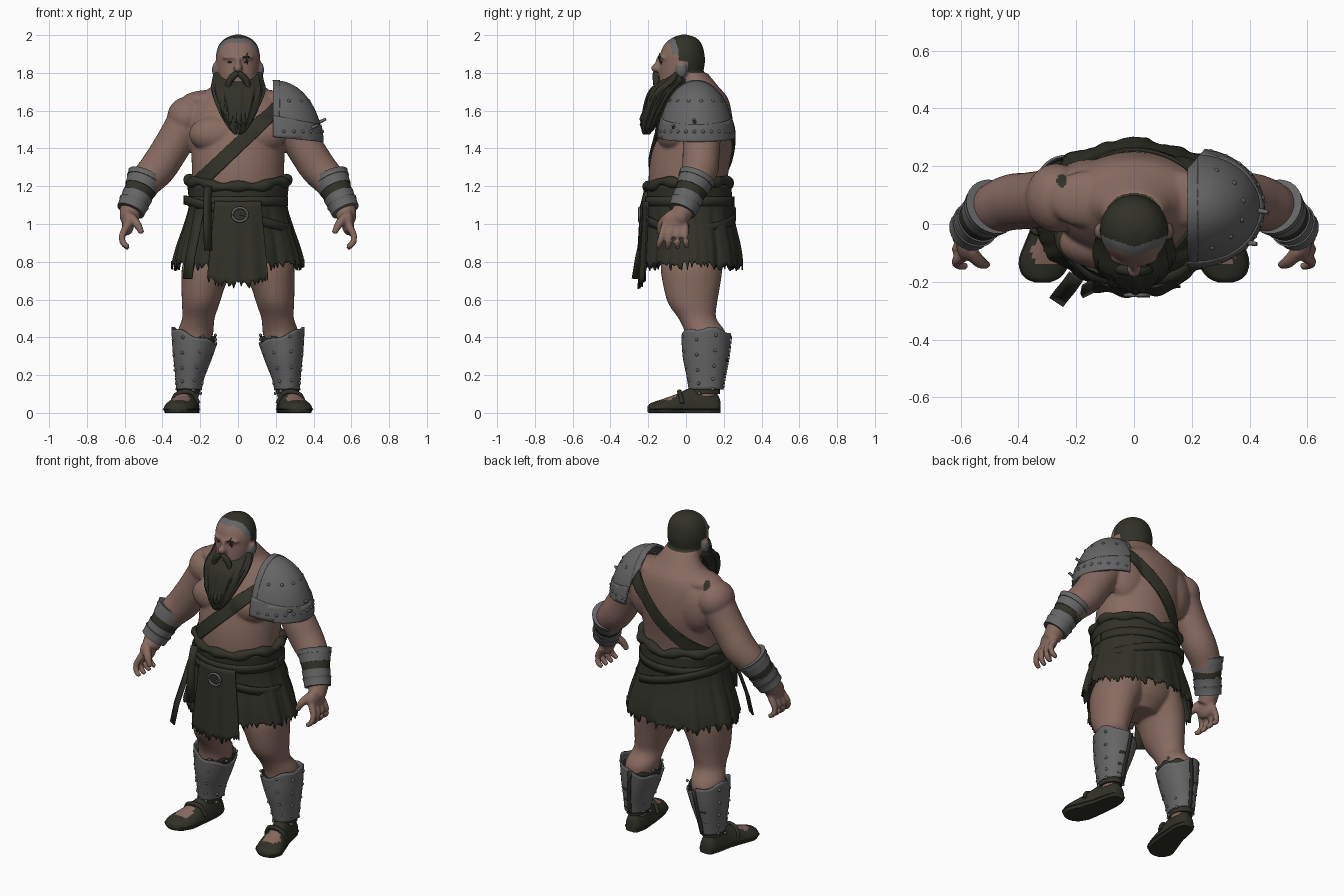
import bpy, bmesh, math, random
from mathutils import Vector, Matrix

if "Cube" in bpy.data.objects:
    bpy.data.objects.remove(bpy.data.objects["Cube"])
random.seed(4)
rnd, sin, cos, pi = random.uniform, math.sin, math.cos, math.pi

def material(name, c):
    m = bpy.data.materials.new(name)
    m.diffuse_color = (*c, 1)
    m.use_nodes = True
    m.node_tree.nodes["Principled BSDF"].inputs["Base Color"].default_value = m.diffuse_color
    return m
SKIN = material("skin", (0.245, 0.146, 0.118))
DARK = material("dark_leather_and_hair", (0.031, 0.031, 0.022))
METAL = material("grey_metal", (0.13, 0.13, 0.13))

# ---------- helpers ----------
def make(name, bm, mats, solid=0, angle=50, normals=True):
    if normals:
        bmesh.ops.recalc_face_normals(bm, faces=bm.faces[:])
    me = bpy.data.meshes.new(name)
    bm.to_mesh(me)
    bm.free()
    for m in mats:
        me.materials.append(m)
    me.shade_smooth()
    me.set_sharp_from_angle(angle=math.radians(angle))
    ob = bpy.data.objects.new(name, me)
    bpy.context.collection.objects.link(ob)
    if solid:
        md = ob.modifiers.new("thickness", 'SOLIDIFY')
        md.thickness, md.offset = solid, 1
    return ob

def resample(p, n):
    out, m = [], len(p) - 1
    for k in range(n + 1):
        t = k / n * m
        i = min(int(t), m - 1)
        f = t - i
        q = zip(p[max(i - 1, 0)], p[i], p[i + 1], p[min(i + 2, m)])
        out.append([.5 * (2*b + (c-a)*f + (2*a-5*b+4*c-d)*f*f + (3*b-a-3*c+d)*f**3) for a, b, c, d in q])
    return out

def bridge(bm, loops, caps=True):
    loops = [[bm.verts.new(v) for v in l] for l in loops]
    for a, b in zip(loops, loops[1:]):
        for j in range(len(a)):
            k = (j + 1) % len(a)
            bm.faces.new((a[j], a[k], b[k], b[j]))
    if caps:
        bm.faces.new(loops[0][::-1])
        bm.faces.new(loops[-1])

def loft(bm, rings, n=16, seg=32, caps=True, s=1, wob=lambda t, a: (1, 0)):
    """Upright loft; each ring is (z, cx, cy, rx, ry)."""
    loops = []
    for i, (z, cx, cy, rx, ry) in enumerate(resample(rings, n)):
        l = []
        for j in range(seg):
            a = 2 * pi * j / seg
            k, dz = wob(i / n, a)
            l.append((s*cx + rx*k*cos(a), cy + ry*k*sin(a), z + dz))
        loops.append(l)
    bridge(bm, loops, caps)

def tube(bm, pts, n=10, seg=16, caps=True, s=1):
    """Round tube; each point is (x, y, z, radius)."""
    p = resample(pts, n)
    c = [Vector((s*q[0], q[1], q[2])) for q in p]
    loops = []
    for i in range(len(c)):
        d = c[min(i + 1, n)] - c[max(i - 1, 0)]
        r = d.to_track_quat('Z', 'Y')
        loops.append([c[i] + r @ Vector((cos(2*pi*j/seg), sin(2*pi*j/seg), 0)) * p[i][3] for j in range(seg)])
    bridge(bm, loops, caps)

def blob(bm, c, r, sub=3):
    bmesh.ops.create_icosphere(bm, subdivisions=sub, radius=1,
                               matrix=Matrix.Translation(c) @ Matrix.Diagonal((*r, 1)))

def ribbon(bm, pts, w):
    w = Vector(w)
    v = [(bm.verts.new(Vector(p) - w), bm.verts.new(Vector(p) + w)) for p in pts]
    for a, b in zip(v, v[1:]):
        bm.faces.new((a[0], b[0], b[1], a[1]))

def cut(bm, co, no):
    """Remove everything on the side the normal points to."""
    bmesh.ops.bisect_plane(bm, geom=bm.verts[:] + bm.edges[:] + bm.faces[:], plane_co=co, plane_no=no, clear_outer=True)

# ---------- body ----------
bm = bmesh.new()
loft(bm, [(.7, 0, .04, .1, .1), (.78, 0, .04, .2, .16), (.87, 0, .03, .235, .182), (1, 0, .02, .235, .19), (1.12, 0, .015, .238, .2),
          (1.22, 0, .01, .243, .208), (1.32, 0, .02, .245, .212), (1.42, 0, .04, .25, .21), (1.52, 0, .055, .265, .195),
          (1.60, 0, .07, .265, .17), (1.67, 0, .08, .215, .14), (1.73, 0, .07, .14, .1), (1.8, 0, .035, .1, .078)], 30, 48)
loft(bm, [(1.68, 0, -.045, .06, .07), (1.72, 0, -.045, .088, .095), (1.78, 0, -.03, .106, .114), (1.85, 0, -.02, .116, .12),
          (1.90, 0, -.02, .116, .118), (1.95, 0, -.015, .1, .1), (1.985, 0, -.01, .065, .065), (2.003, 0, -.01, .015, .015)], 24, 32)
blob(bm, (0, -.155, 1.825), (.024, .032, .024))           # nose
blob(bm, (0, -.142, 1.85), (.014, .022, .04))
blob(bm, (0, -.115, 1.882), (.085, .034, .016))           # brow
for s in (-1, 1):
    blob(bm, (s*.12, -.025, 1.815), (.018, .03, .042))    # ear
    blob(bm, (s*.11, -.065, 1.475), (.15, .09, .1))       # chest
    blob(bm, (s*.15, .125, 1.51), (.14, .1, .17))         # shoulder blade
    blob(bm, (s*.15, .085, 1.655), (.15, .1, .055))       # neck muscle
    blob(bm, (s*.268, .09, 1.565), (.108, .12, .11))      # shoulder
    tube(bm, [(.25, .09, 1.57, .11), (.32, .085, 1.46, .1), (.372, .08, 1.375, .098), (.425, .075, 1.295, .097),
              (.49, .05, 1.22, .086), (.56, 0, 1.1, .062), (.576, -.045, 1.02, .05)], 18, 24, s=s)
    blob(bm, (s*.582, -.058, 1.01), (.034, .07, .07))
    for k in range(4):                                    # spread fingers
        y, v = -.112 + .036*k, (k - 1.3)
        tube(bm, [(.588, y, .99, .02), (.615, y - .01 + .006*v, .935, .0185), (.605, y - .014 + .012*v, .895, .017),
                  (.578, y - .016 + .015*v, .868 + .007*abs(v), .013)], 8, 12, s=s)
    tube(bm, [(.57, -.09, 1.04, .026), (.535, -.13, 1.0, .023), (.508, -.142, .95, .015)], 8, 12, s=s)
    loft(bm, [(.9, .125, .04, .12, .16), (.78, .153, .03, .142, .165), (.68, .182, .03, .118, .152), (.58, .197, .035, .1, .13),
              (.5, .21, .06, .086, .1), (.43, .225, .1, .095, .108), (.35, .235, .105, .088, .105),
              (.2, .25, .105, .06, .072), (.08, .26, .1, .052, .06)], 24, 28, s=s)
raw = make("body_raw", bm, [])
md = raw.modifiers.new("fuse", 'REMESH')
md.mode, md.voxel_size = 'VOXEL', .0072
md = raw.modifiers.new("soften", 'SMOOTH')
md.factor, md.iterations = .5, 8
me = bpy.data.meshes.new_from_object(raw.evaluated_get(bpy.context.evaluated_depsgraph_get()))
bpy.data.objects.remove(raw)
bm = bmesh.new()
bm.from_mesh(me)
strap = bm.copy()
for f in bm.faces:                                        # cropped hair, temples, back mark
    x, y, z = f.calc_center_median()
    x0, edge = abs(x), -.08 + .35*abs(x)
    f.material_index = 0
    if z > 1.74 and x0 < .16:
        if x0 > .112 and z < 1.86 and abs(y + .025) < .038:
            f.material_index = 2 if z < 1.84 else 0
        elif z > (1.8 if y > .01 else 1.85) and y > edge:
            f.material_index = 1
        elif z > 1.9 and y > edge - .03:
            f.material_index = 2
    if z > 1.5 and (x + .25)**2 + ((y - .15) * .8)**2 < .018**2:
        f.material_index = 1
make("body", bm, [SKIN, DARK, METAL], angle=180)

# ---------- chest strap, sliced from the body surface ----------
mid, no = Vector((-.015, 0, 1.4)), Vector((-.69, 0, .72)).normalized()
for co, n in ((mid + no*.036, no), (mid - no*.036, -no), ((-.27, 0, 0), (-1, 0, 0)), ((.3, 0, 0), (1, 0, 0)), ((0, 0, 1.15), (0, 0, -1))):
    cut(strap, co, n)
make("chest_strap", strap, [DARK], .012, normals=False)

# ---------- beard and face details ----------
bm = bmesh.new()
loft(bm, [(1.475, 0, -.21, .02, .018), (1.51, 0, -.2, .052, .036), (1.58, 0, -.175, .092, .056), (1.66, 0, -.14, .126, .073),
          (1.715, 0, -.105, .14, .083), (1.755, 0, -.06, .134, .08), (1.8, 0, -.04, .126, .04), (1.84, 0, -.035, .115, .015)], 24, 72,
     wob=lambda t, a: (1 + (1 - t*.7) * (.05*sin(13*a + 5*t) + .04*sin(23*a - 4*t)), 0))
for k in range(16):                                       # hanging locks
    x = -.08 + .16*k/15
    z = 1.47 + 1.2*abs(x) + rnd(-.02, .02)
    y = -.205 + .4*abs(x) + rnd(-.02, .015)
    tube(bm, [(x, y + .02, z + .13, .012), (x*.98, y - .012, z + .06, .016), (x*.9 + rnd(-.01, .01), y - .01, z, .003)], 6, 8)
for s in (-1, 1):                                         # moustache
    tube(bm, [(0, -.162, 1.8, .013), (.025, -.16, 1.782, .018), (.048, -.158, 1.75, .017), (.06, -.165, 1.69, .006)], 8, 10, s=s)
make("beard", bm, [DARK])
bm = bmesh.new()
for s in (-1, 1):
    blob(bm, (s*.042, -.129, 1.857), (.015, .008, .006), 2)
tube(bm, [(.025, -.146, 1.88, .004), (.045, -.143, 1.886, .005), (.07, -.125, 1.88, .003)], 6, 8)
tube(bm, [(.05, -.139, 1.905, .002), (.045, -.143, 1.88, .003), (.052, -.131, 1.845, .002)], 6, 8)
make("eyes_and_scar", bm, [DARK])

# ---------- skirt with ragged hem ----------
def folds(t, a):
    k = 1 + t * (.025*sin(9*a) + .015*sin(17*a + 1) + .008*sin(31*a))
    return k, (rnd(-.03, .025) if t > .99 else rnd(-.006, .006) if t > .9 else 0)
bm = bmesh.new()
loft(bm, [(1.21, 0, .015, .262, .215), (1.1, 0, .02, .252, .22), (1, 0, .025, .276, .226),
          (.88, 0, .03, .315, .247), (.78, 0, .032, .34, .256)], 16, 200, False, wob=folds)
make("skirt", bm, [DARK], .008)
bm = bmesh.new()                                          # long front panel
nu, nv, g = 40, 14, []
for i in range(nv + 1):
    t = i / nv
    row = []
    for j in range(nu + 1):
        u = 2*j/nu - 1
        y = -.222 - .02*t + .026*u*u + t*.007*sin(9*u)
        z = 1.12 - .44*t + (rnd(-.025, .02) if i == nv else 0) + .04*t*abs(u)**3
        row.append(bm.verts.new((u*(.12 + .04*t), y, z)))
    g.append(row)
for a, b in zip(g, g[1:]):
    for j in range(nu):
        bm.faces.new((a[j], a[j+1], b[j+1], b[j]))
make("front_panel", bm, [DARK], .008)
bm = bmesh.new()                                          # rolled waist cloth
roll = []
for k in range(49):
    a = 2*pi*k/48
    roll.append((.26*cos(a), .015 + .215*sin(a), 1.19 + .035*abs(cos(a)) + .02*max(sin(a), 0) + .008*sin(7*a), .026 + .006*sin(11*a)))
tube(bm, roll, 96, 12, False)
make("waist_roll", bm, [DARK])
bm = bmesh.new()                                          # belts and hanging straps
ang = [2*pi*k/48 for k in range(49)]
ribbon(bm, [(.28*cos(a), .02 + .238*sin(a), 1.05 - .078*cos(a)) for a in ang], (0, 0, .024))
ribbon(bm, [(.258*cos(a), .02 + .228*sin(a), 1.12) for a in ang], (0, 0, .025))
ribbon(bm, [(-.16, -.2, 1.2), (-.165, -.225, 1.1), (-.165, -.232, 1.0), (-.16, -.24, .86)], (.02, .01, 0))
ribbon(bm, [(-.2, -.18, 1.08), (-.225, -.215, .95), (-.25, -.245, .83), (-.265, -.265, .71)], (.024, -.016, 0))
make("belts", bm, [DARK], .008)
bm = bmesh.new()
ring = [(.01 + .04*cos(a), -.246, 1.05 + .036*sin(a), .007) for a in ang]
tube(bm, ring, 32, 8, False)
tube(bm, [(.01, -.25, 1.05, .005), (.055, -.25, 1.045, .005)], 2, 8)
make("belt_buckle", bm, [METAL])

# ---------- shoulder plate ----------
C, R = Vector((.2, .055, 1.42)), Vector((.238, .195, .33))
def plate(name, k, planes):
    bm = bmesh.new()
    bmesh.ops.create_uvsphere(bm, u_segments=64, v_segments=40, radius=1,
                              matrix=Matrix.Translation(C) @ Matrix.Diagonal((*(R*k), 1)))
    for co, n in planes:
        cut(bm, co, n)
    make(name, bm, [METAL], .01, 35)
inner, low = ((.185, 0, 0), (-1, 0, 0)), ((.44, 0, 1.435), (-.1, 0, -1))
corner = ((.2, .2, 0), (-.75, .66, 0))
plate("shoulder_plate", 1, [inner, low, corner])
plate("shoulder_plate_lower_rim", 1.025, [inner, low, corner, ((.4, 0, 1.53), (.2, 0, 1))])
plate("shoulder_plate_inner_rim", 1.01, [inner, low, corner, ((.22, 0, 0), (1, 0, 0))])
bm = bmesh.new()
for k in range(13):                                       # rivets and spikes
    a = -1.4 + 2.7*k/12
    for e in (.2, .75) if k % 2 else (.2,):
        d = Vector((cos(a)*cos(e), sin(a)*cos(e), sin(e)))
        p = C + Vector((d.x*R.x, d.y*R.y, d.z*R.z)) * (1.055 if e < .5 else 1.025)
        blob(bm, p, (.01,) * 3, 2)
for y, z, x in ((.05, 1.53, .41), (-.06, 1.5, .37)):
    tube(bm, [(x, y, z, .011), (x + .055, y - .01, z + .025, .007)], 3, 8)
make("shoulder_plate_rivets", bm, [METAL])

for s, side in ((-1, "right"), (1, "left")):
    # ---------- bracers ----------
    A, B = Vector((.487, .06, 1.25, .096)), Vector((.569, -.022, 1.07, .07))
    bands = {METAL: ((0, .13, .003), (.1, .36, 0), (.56, .8, .001), (.76, 1, .004)), DARK: ((.33, .6, -.003),)}
    for mat, parts in bands.items():
        bm = bmesh.new()
        for t0, t1, off in parts:
            o = Vector((0, 0, 0, off))
            p = [A.lerp(B, t0) + o*1.8, A.lerp(B, t0*.7 + t1*.3) + o, A.lerp(B, t1) + o*1.5]
            tube(bm, p, 6, 28, True, s)
        make(side + ("_bracer_plates" if mat == METAL else "_bracer_wrap"), bm, [mat], angle=35)
    # ---------- greaves ----------
    G = [(.125, .26, .105, .06, .083), (.2, .256, .105, .07, .095), (.3, .245, .105, .093, .114), (.41, .231, .107, .114, .124)]
    bm = bmesh.new()
    loft(bm, G, 14, 40, False, s, lambda t, a: (1 + .012*sin(4*a), t*(.04*s*cos(a) + .008*sin(5*a))))
    make(side + "_greave", bm, [METAL], .008)
    bm = bmesh.new()
    loft(bm, [(.34, .236, .107, .1, .114), (.4, .229, .107, .108, .118)], 3, 40, False, s, lambda t, a: (1, .008*t*sin(9*a)))
    make(side + "_greave_lining", bm, [DARK], .004)
    bm = bmesh.new()
    for z, cx, cy, rx, ry in resample(G, 4):
        for a in (-2.75, -2.1, -1.2, -.4, .4, 2.75):
            blob(bm, (s*cx + (rx + .007)*cos(a), cy + (ry + .007)*sin(a), z + .012*sin(3*a) - .01), (.009,) * 3, 2)
    make(side + "_greave_rivets", bm, [METAL])
    bm = bmesh.new()                                      # laces at the back
    ribbon(bm, [(s*c[1] - s*.01, c[2] + c[4] + .009, c[0]) for c in resample(G, 6)], (.012, 0, 0))
    for c in resample(G, 4)[:3]:
        ribbon(bm, [(s*c[1] + c[3]*1.1*cos(a), c[2] + c[4]*1.09*sin(a), c[0] + .03) for a in (1.2, 1.4, 1.57, 1.75, 1.95)], (0, 0, .007))
    make(side + "_greave_laces", bm, [DARK], .004)
    # ---------- shoes ----------
    S = [(.182, .258, .025, .06), (.165, .258, .045, .1), (.1, .262, .058, .14), (.03, .272, .063, .135), (-.05, .29, .077, .1),
         (-.12, .308, .085, .075), (-.165, .315, .073, .06), (-.19, .317, .05, .05), (-.203, .317, .018, .035)]
    def shoe(bm, grow, hmax):
        loops = []
        for y, cx, hw, h in resample(S, 24):
            h = min(h, hmax)
            loops.append([(s*cx + (hw + grow)*cos(2*pi*j/32), y, max(0, .02 + (h - .02)*sin(2*pi*j/32))) for j in range(32)])
        bridge(bm, loops)
        bmesh.ops.recalc_face_normals(bm, faces=bm.faces[:])
    bm = bmesh.new()
    shoe(bm, 0, 1)
    for f in bm.faces:                                    # open instep
        c = f.calc_center_median()
        if f.normal.z > .5 and ((c.x - s*.303) / .052)**2 + ((c.y + .095) / .05)**2 < 1:
            f.material_index = 1
    make(side + "_shoe", bm, [DARK, SKIN])
    bm = bmesh.new()
    shoe(bm, .005, .03)
    tube(bm, [(.21, -.02, .05, .012), (.235, -.03, .1, .012), (.28, -.035, .112, .013), (.33, -.03, .095, .012), (.35, -.02, .05, .012)], 12, 8, s=s)
    loft(bm, [(.1, .262, .1, .06, .08), (.15, .26, .1, .062, .078)], 4, 24, True, s)
    make(side + "_shoe_sole_and_strap", bm, [DARK])
